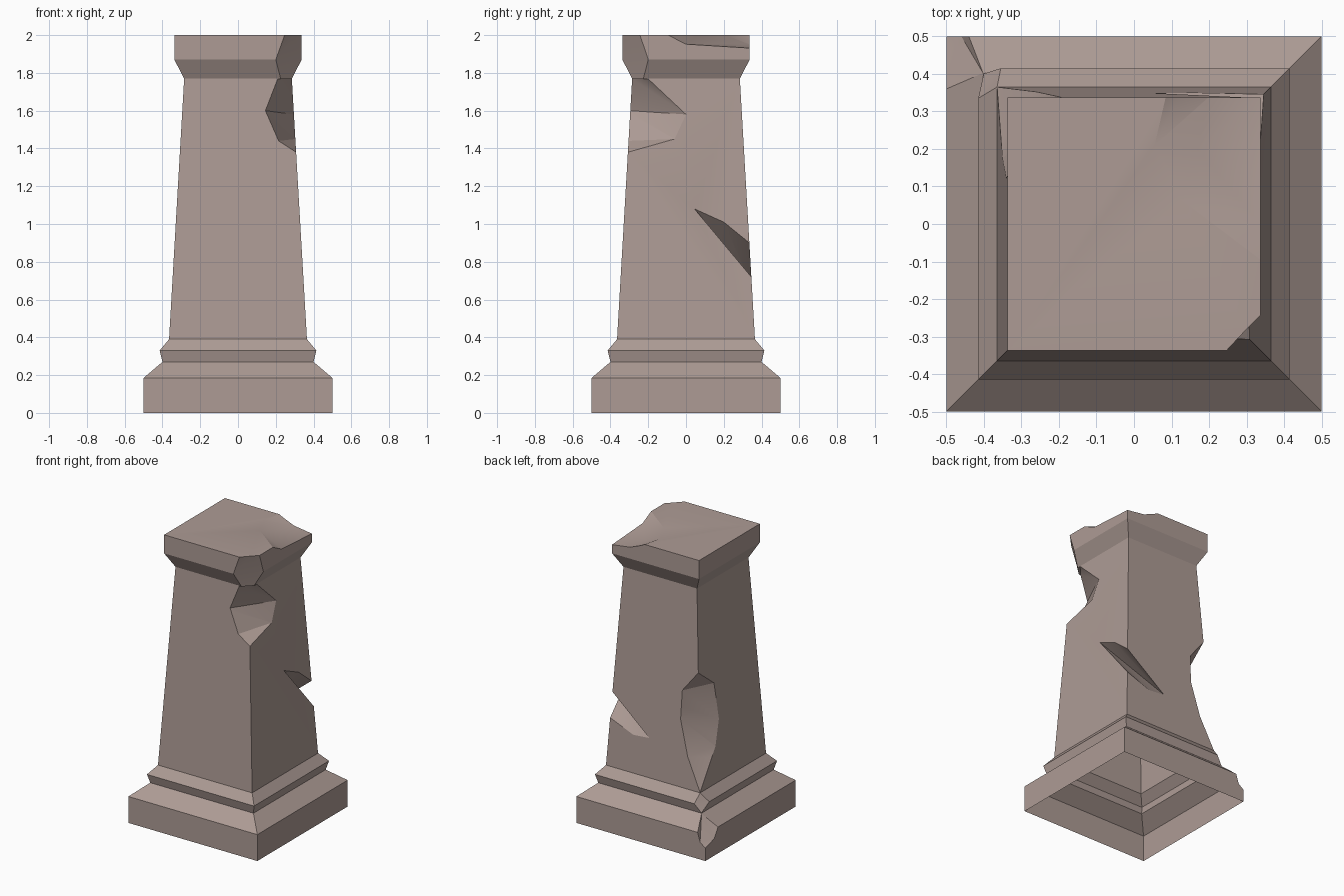
import bpy, bmesh

if "Cube" in bpy.data.objects:
    bpy.data.objects.remove(bpy.data.objects["Cube"])

# Half-width of the square pillar at each height
PROFILE = [(0, .5), (.185, .5), (.27, .40), (.33, .415), (.39, .365),
           (1.77, .285), (1.87, .337), (2, .337)]


def half(z):
    for (z0, w0), (z1, w1) in zip(PROFILE, PROFILE[1:]):
        if z <= z1:
            return w0 + (w1 - w0) * (z - z0) / (z1 - z0)
    return PROFILE[-1][1]


def on_x(sign, y, z):
    return (sign * half(z), y, z)


def on_y(sign, x, z):
    return (x, sign * half(z), z)


def corner(sx, sy, z):
    return (sx * half(z), sy * half(z), z)


# Pillar: stacked square rings
bm = bmesh.new()
rings = [[bm.verts.new((sx * w, sy * w, z)) for sx, sy in ((-1, -1), (1, -1), (1, 1), (-1, 1))]
         for z, w in PROFILE]
for a, b in zip(rings, rings[1:]):
    for i in range(4):
        j = (i + 1) % 4
        bm.faces.new((a[i], a[j], b[j], b[i]))
bm.faces.new(rings[0][::-1])
bm.faces.new(rings[-1])
mesh = bpy.data.meshes.new("stone_pillar")
bm.to_mesh(mesh)
bm.free()
pillar = bpy.data.objects.new("stone_pillar", mesh)
bpy.context.collection.objects.link(pillar)
bpy.context.view_layer.objects.active = pillar
pillar.select_set(True)


def chip(name, points):
    """Cut the convex hull of the points out of the pillar."""
    b = bmesh.new()
    for p in points:
        b.verts.new(p)
    res = bmesh.ops.convex_hull(b, input=b.verts)
    loose = [v for v in b.verts if not v.link_faces]
    bmesh.ops.delete(b, geom=loose, context='VERTS')
    bmesh.ops.recalc_face_normals(b, faces=b.faces)
    m = bpy.data.meshes.new(name)
    b.to_mesh(m)
    b.free()
    cutter = bpy.data.objects.new(name, m)
    cutter.hide_render = True
    bpy.context.collection.objects.link(cutter)
    mod = pillar.modifiers.new(name, 'BOOLEAN')
    mod.operation = 'DIFFERENCE'
    mod.solver = 'EXACT'
    mod.object = cutter
    bpy.ops.object.modifier_apply(modifier=mod.name)
    bpy.data.objects.remove(cutter)


# Front right corner of the cap
chip("cap_corner_chip", [
    (.265, -.337, 2.05), (.337, -.26, 2.05), on_y(-1, .20, 1.87), on_x(1, -.20, 1.87),
    on_y(-1, .225, 1.768), on_x(1, -.225, 1.768), (.5, -.5, 1.768), (.5, -.5, 2.05)])

# Front right corner of the shaft
chip("upper_shaft_chip", [
    on_y(-1, .21, 1.768), on_y(-1, .145, 1.6), on_y(-1, .215, 1.44), corner(1, -1, 1.38),
    on_x(1, -.20, 1.768), on_x(1, 0, 1.58), on_x(1, -.06, 1.45),
    (.5, -.5, 1.768), (.5, -.5, 1.5)])

# Back right corner of the cap top
chip("cap_top_chip", [
    (.085, .34, 2), (.055, .21, 2), (.125, .065, 2), (.337, -.095, 2),
    (.337, .0, 1.952), (.345, .345, 1.93), (.2, .34, 1.95), (.17, .2, 1.955),
    (.5, .5, 1.93), (.5, .0, 1.96), (.2, .5, 1.96), (.4, .4, 2.2)])

# Back right corner of the shaft
chip("middle_shaft_chip", [
    on_x(1, .045, 1.08), on_x(1, .2, 1.01), corner(1, 1, .9), corner(1, 1, .72),
    on_y(1, .04, .66), on_y(1, .165, .65), on_y(1, .24, .78), (.5, .5, .8)])

# Back left corner of the shaft
chip("lower_shaft_chip", [
    corner(-1, 1, 1.2), on_y(1, -.2, 1.05), on_y(1, -.195, .85), on_y(1, -.26, .61),
    on_x(-1, .155, 1.07), on_x(-1, .122, .81), on_x(-1, .174, .64),
    corner(-1, 1, .392), (-.5, .5, .85)])

# Back left corner of the moulding
chip("moulding_chip", [
    corner(-1, 1, .39), on_y(1, -.355, .33), on_x(-1, .335, .33),
    on_y(1, -.37, .36), on_x(-1, .35, .36), corner(-1, 1, .272), (-.55, .55, .33)])

# Back left corner of the plinth
chip("plinth_chip", [
    corner(-1, 1, .268), on_x(-1, .36, .185), on_y(1, -.44, .185),
    on_x(-1, .40, .12), on_y(1, -.46, .12), corner(-1, 1, .09), (-.6, .6, .2)])

# Open underside
bm = bmesh.new()
bm.from_mesh(pillar.data)
bottom = [f for f in bm.faces if all(v.co.z < 1e-4 for v in f.verts)]
bmesh.ops.delete(bm, geom=bottom, context='FACES')
bm.to_mesh(pillar.data)
bm.free()

# Stone colour and shading
stone = bpy.data.materials.new("stone")
stone.diffuse_color = (.42, .33, .30, 1)
stone.use_nodes = True
stone.node_tree.nodes["Principled BSDF"].inputs["Base Color"].default_value = stone.diffuse_color
pillar.data.materials.clear()
pillar.data.materials.append(stone)
for p in pillar.data.polygons:
    p.material_index = 0
bpy.ops.object.shade_smooth_by_angle(angle=.45)
